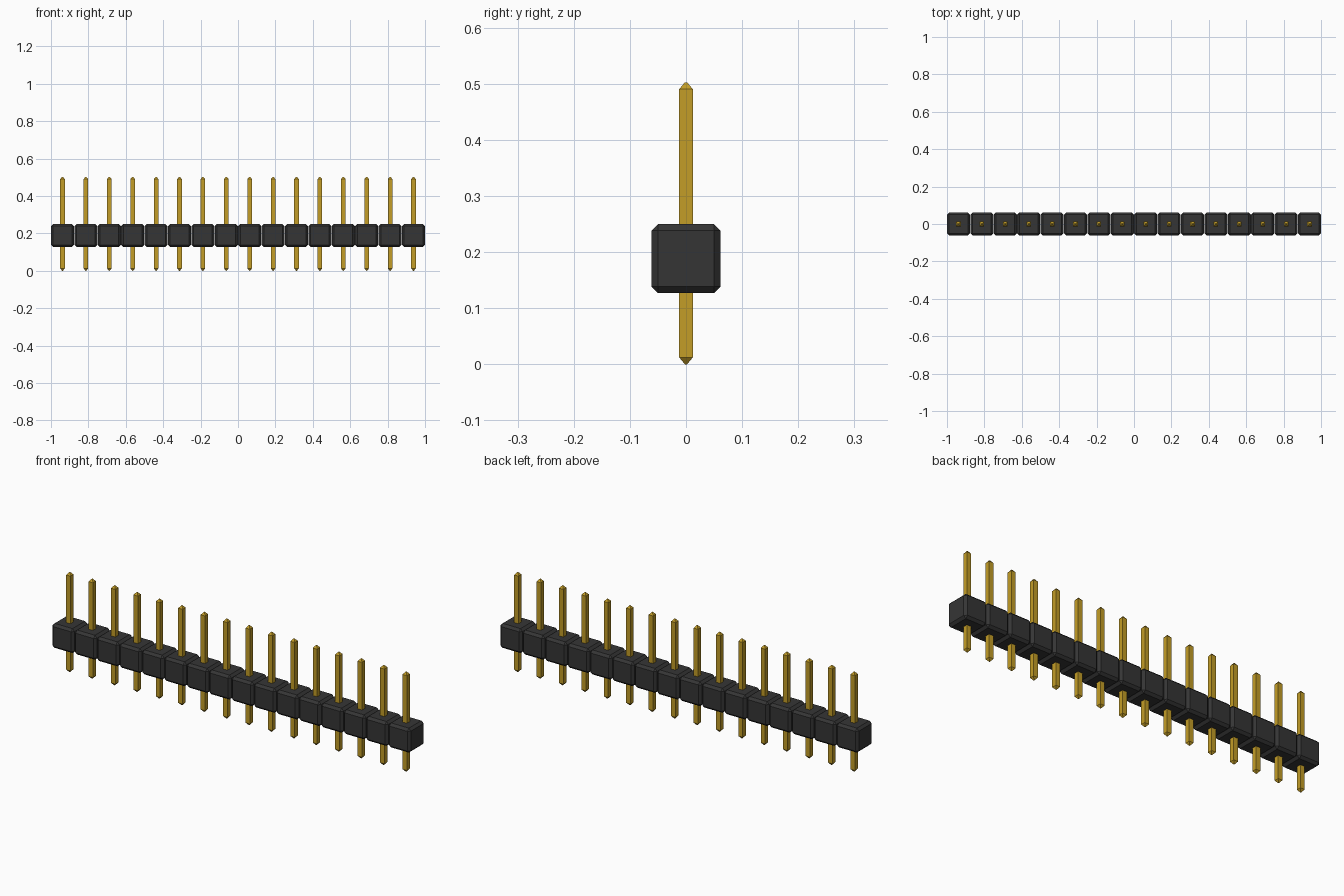
import bpy, bmesh
from mathutils import Matrix

COUNT = 16
WIDTH = 0.1232                        # edge of one housing block
PITCH = (2.0 - WIDTH) / (COUNT - 1)
CHAMFER = 0.0118
BODY_Z = 0.1885
PIN = 0.0243                          # pin thickness
PIN_TOP = 0.5025
TIP = 0.0123                          # length of the tapered ends
TIP_FLAT = 0.004

old = bpy.data.objects.get("Cube")
if old:
    bpy.data.objects.remove(old, do_unlink=True)


def material(name, rgb):
    m = bpy.data.materials.new(name)
    m.use_nodes = True
    m.diffuse_color = (*rgb, 1)
    bsdf = next(n for n in m.node_tree.nodes if n.type == 'BSDF_PRINCIPLED')
    bsdf.inputs["Base Color"].default_value = (*rgb, 1)
    return m


def finish(bm, name, mat):
    bmesh.ops.recalc_face_normals(bm, faces=bm.faces)
    mesh = bpy.data.meshes.new(name)
    bm.to_mesh(mesh)
    bm.free()
    mesh.materials.append(mat)
    return mesh


def block_mesh(mat):
    # Cube with every edge chamfered
    bm = bmesh.new()
    bmesh.ops.create_cube(bm, size=WIDTH)
    bmesh.ops.bevel(bm, geom=bm.edges[:], offset=CHAMFER, segments=1,
                    profile=0.5, affect='EDGES')
    return finish(bm, "housing_block", mat)


def pin_mesh(mat):
    # Square bar, both ends extruded and tapered
    bm = bmesh.new()
    shaft = Matrix.Diagonal((PIN, PIN, PIN_TOP - 2 * TIP, 1))
    bmesh.ops.create_cube(bm, size=1, matrix=Matrix.Translation((0, 0, PIN_TOP / 2)) @ shaft)
    bm.normal_update()
    ends = [f for f in bm.faces if abs(f.normal.z) > 0.9]
    for face in ends:
        step = TIP if face.normal.z > 0 else -TIP
        new = bmesh.ops.extrude_discrete_faces(bm, faces=[face])["faces"][0]
        for v in new.verts:
            v.co.x *= TIP_FLAT / PIN
            v.co.y *= TIP_FLAT / PIN
            v.co.z += step
    return finish(bm, "pin", mat)


black = material("black plastic", (0.036, 0.036, 0.036))
gold = material("gold plating", (0.55, 0.34, 0.02))
block, pin = block_mesh(black), pin_mesh(gold)

# Row of identical blocks, each with its pin
for i in range(COUNT):
    x = (i - (COUNT - 1) / 2) * PITCH
    for name, mesh, z in (("housing_block", block, BODY_Z), ("pin", pin, 0)):
        ob = bpy.data.objects.new(f"{name}_{i + 1:02d}", mesh)
        ob.location = (x, 0, z)
        bpy.context.collection.objects.link(ob)
